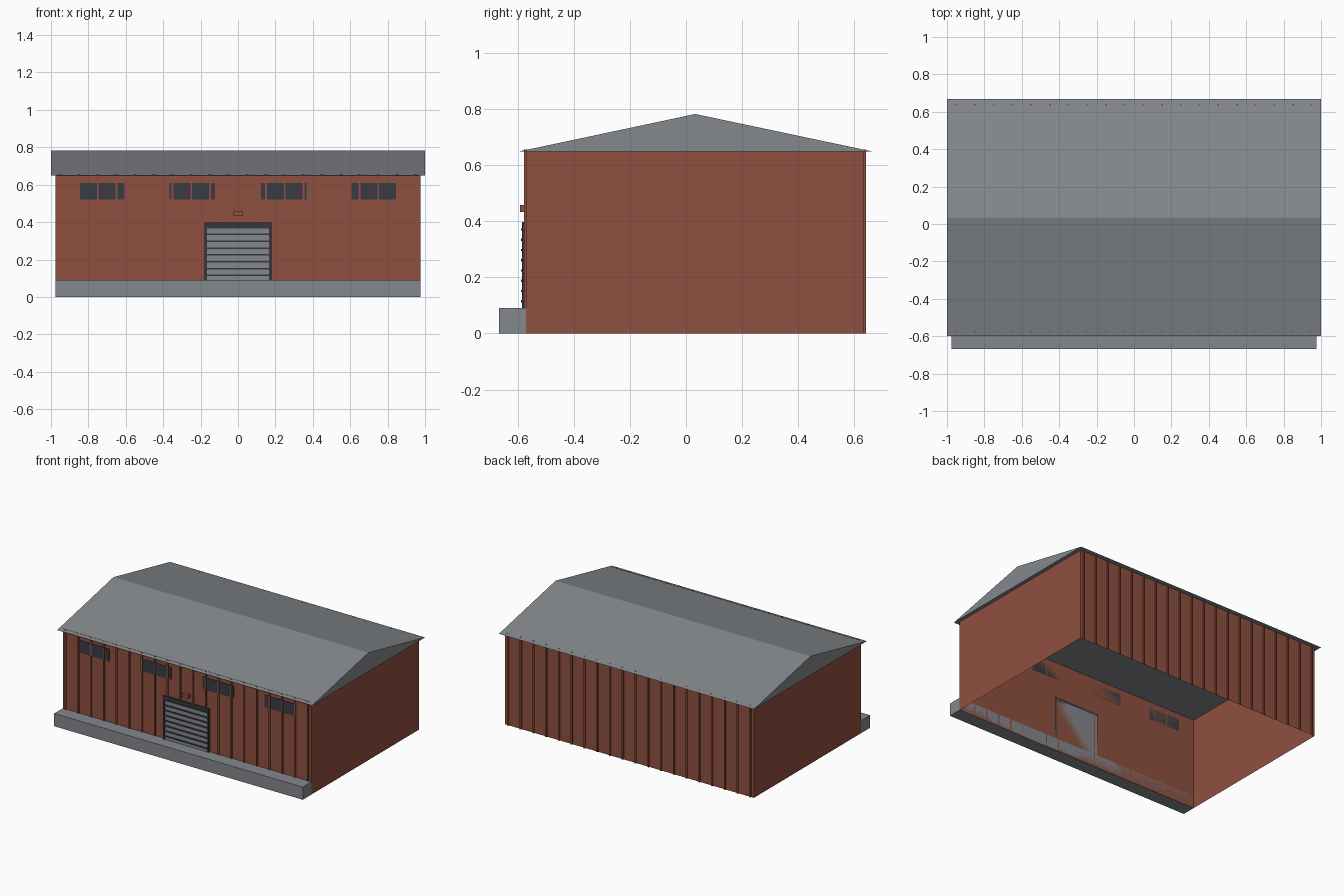
import bpy
import bmesh

if "Cube" in bpy.data.objects:
    bpy.data.objects.remove(bpy.data.objects["Cube"])


def material(name, rgb):
    m = bpy.data.materials.new(name)
    m.use_nodes = True
    m.diffuse_color = (*rgb, 1)
    m.node_tree.nodes["Principled BSDF"].inputs["Base Color"].default_value = (*rgb, 1)
    return m


BROWN = material("rust brown", (0.275, 0.08, 0.05))
GREY = material("metal grey", (0.23, 0.245, 0.262))
DARK = material("charcoal", (0.036, 0.04, 0.046))
GLASS = material("dark glass", (0.038, 0.046, 0.056))


def finish(name, bm, mat):
    bmesh.ops.recalc_face_normals(bm, faces=bm.faces)
    mesh = bpy.data.meshes.new(name)
    bm.to_mesh(mesh)
    bm.free()
    mesh.materials.append(mat)
    obj = bpy.data.objects.new(name, mesh)
    bpy.context.scene.collection.objects.link(obj)
    return obj


def add_box(bm, x, y, z):
    verts = bmesh.ops.create_cube(bm, size=1)["verts"]
    for v in verts:
        v.co = [(lo + hi) / 2 + c * (hi - lo) for c, (lo, hi) in zip(v.co, (x, y, z))]


def boxes(name, mat, spans):
    bm = bmesh.new()
    for span in spans:
        add_box(bm, *span)
    return finish(name, bm, mat)


FRONT, BACK, SIDE = -0.57, 0.632, 0.975
WALL_TOP, EAVE = 0.655, 0.648

# Walls: thin shell, open below and above
bm = bmesh.new()
add_box(bm, (-SIDE, SIDE), (FRONT, BACK), (0, WALL_TOP))
caps = [f for f in bm.faces if abs(f.normal.z) > 0.5]
bmesh.ops.delete(bm, geom=caps, context="FACES_ONLY")
finish("walls", bm, BROWN)

# Vertical cladding ribs on the long walls
rib_x = [-0.95 + 0.1 * i for i in range(20)]
for name, y in (("front_ribs", (FRONT - 0.008, FRONT)), ("back_ribs", (BACK, BACK + 0.009))):
    boxes(name, BROWN, [((x - 0.005, x + 0.005), y, (0, WALL_TOP)) for x in rib_x])

# Gabled roof: closed triangular prism
bm = bmesh.new()
profile = [(-0.598, EAVE), (0.667, EAVE), (0.033, 0.782)]
face = bm.faces.new([bm.verts.new((-1, y, z)) for y, z in profile])
ends = bmesh.ops.extrude_face_region(bm, geom=[face])["geom"]
bmesh.ops.translate(bm, vec=(2, 0, 0),
                    verts=[v for v in ends if isinstance(v, bmesh.types.BMVert)])
finish("roof", bm, GREY)

# Loading platform
boxes("loading_platform", GREY, [((-SIDE, SIDE), (-0.667, FRONT), (0, 0.09))])

# Window strips, crossed by the ribs
boxes("windows", GLASS, [((x - 0.122, x + 0.122), (FRONT - 0.004, FRONT), (0.522, 0.608))
                         for x in (-0.73, -0.245, 0.245, 0.73)])

# Roller door with frame and raised slat bars
boxes("door_panel", GREY, [((-0.17, 0.17), (FRONT - 0.011, FRONT), (0.09, 0.38))])
frame_y = (FRONT - 0.015, FRONT)
boxes("door_frame", DARK, [((-0.18, -0.166), frame_y, (0.09, 0.397)),
                           ((0.166, 0.18), frame_y, (0.09, 0.397)),
                           ((-0.166, 0.166), frame_y, (0.368, 0.397))])
boxes("door_slats", DARK, [((-0.166, 0.166), (FRONT - 0.018, FRONT - 0.009), (z - 0.004, z + 0.004))
                           for z in [0.115 + 0.0365 * i for i in range(8)]])

# Small lamp housing above the door
boxes("lamp_housing", BROWN, [((-0.025, 0.025), (-0.592, FRONT), (0.433, 0.458))])
